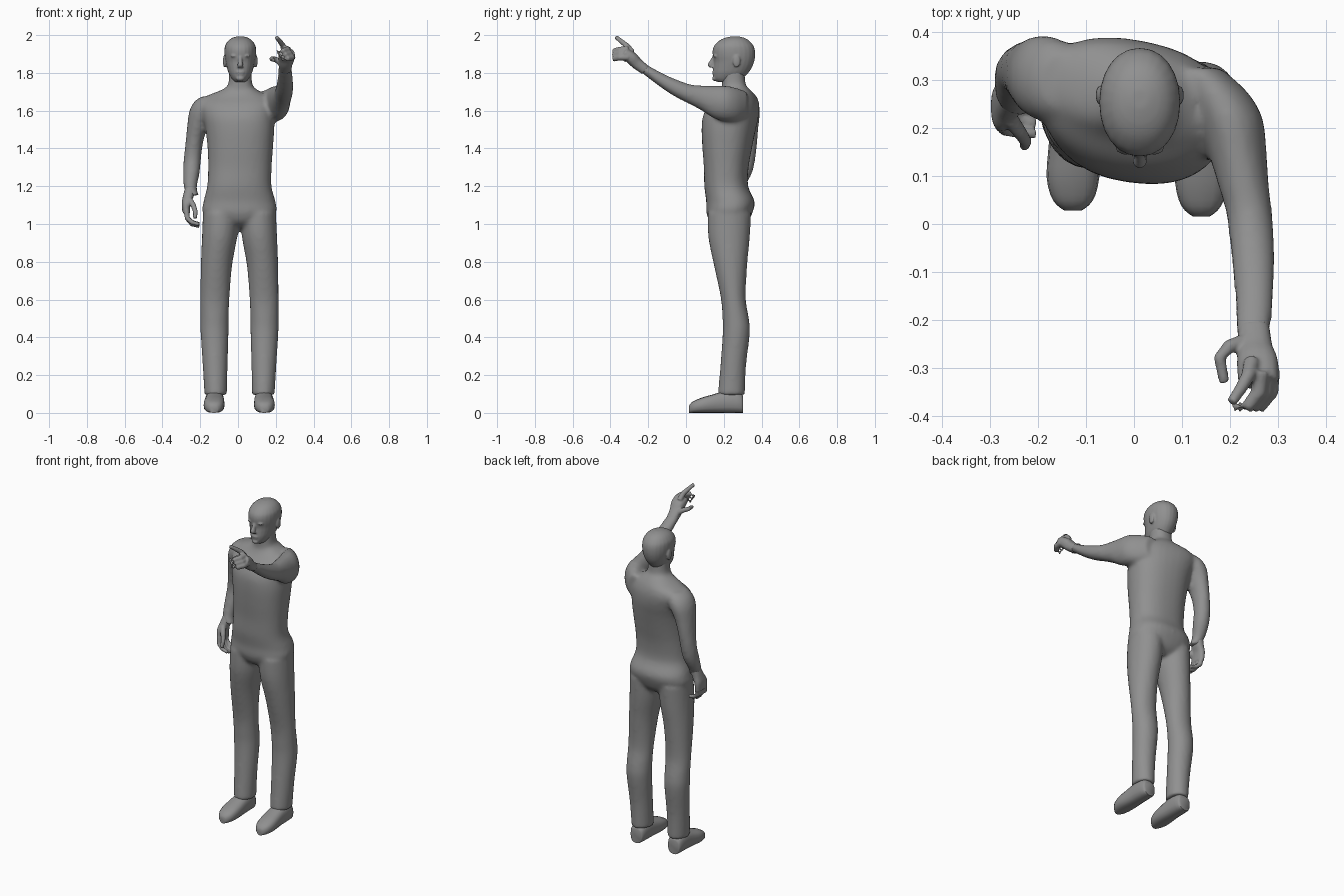
import bpy, bmesh, math
from mathutils import Vector, Matrix

grey = bpy.data.materials.new("dark_grey")
grey.diffuse_color = (.28, .28, .28, 1)


def refine(rings, steps=4):
    """Ease extra rings in between the given ones (Catmull-Rom)."""
    r = [tuple(q) + (0,) * (6 - len(q)) for q in rings]
    out = []
    for i in range(len(r) - 1):
        p0, p1, p2, p3 = r[max(i - 1, 0)], r[i], r[i + 1], r[min(i + 2, len(r) - 1)]
        for k in range(steps):
            t = k / steps
            out.append(tuple(.5 * (2 * b + (c - a) * t + (2 * a - 5 * b + 4 * c - d) * t * t
                                   + (3 * b - a - 3 * c + d) * t ** 3)
                             for a, b, c, d in zip(p0, p1, p2, p3)))
    return out + [r[-1]]


def loft(bm, rings, axis=None, n=20, power=2.0, steps=4):
    """Closed skin through rings (x, y, z, radius_a, radius_b[, yaw])."""
    rings = refine(rings, steps)
    pts = [Vector(r[:3]) for r in rings]
    loops = []
    for i, r in enumerate(rings):
        t = Vector(axis) if axis else (pts[min(i + 1, len(pts) - 1)] - pts[max(i - 1, 0)]).normalized()
        u = Vector((1, 0, 0)) if abs(t.x) < 0.9 else Vector((0, 1, 0))
        u = Matrix.Rotation(math.radians(r[5]), 3, 'Z') @ u
        u = (u - t * u.dot(t)).normalized()
        v = t.cross(u)
        loop = []
        for k in range(n):
            c, s = math.cos(2 * math.pi * k / n), math.sin(2 * math.pi * k / n)
            a = math.copysign(abs(c) ** (2 / power), c) * r[3]
            b = math.copysign(abs(s) ** (2 / power), s) * r[4]
            loop.append(bm.verts.new(pts[i] + u * a + v * b))
        loops.append(loop)
    faces = [bm.faces.new(loops[0]), bm.faces.new(loops[-1])]
    for a, b in zip(loops, loops[1:]):
        for k in range(n):
            faces.append(bm.faces.new((a[k], a[(k + 1) % n], b[(k + 1) % n], b[k])))
    bmesh.ops.recalc_face_normals(bm, faces=faces)


def tube(bm, points, r0, r1):
    """Round tapering finger through points."""
    m = len(points) - 1
    loft(bm, [(*p, r0 + (r1 - r0) * i / m, r0 + (r1 - r0) * i / m)
              for i, p in enumerate(points)], n=10, steps=1)


def blob(bm, loc, scale):
    mat = Matrix.Translation(loc) @ Matrix.Diagonal((*scale, 1))
    bmesh.ops.create_uvsphere(bm, u_segments=16, v_segments=10, radius=1, matrix=mat)


def finish(name, bm, voxel=0, smooth=0):
    """Make the object; optionally fuse overlapping pieces into one skin."""
    me = bpy.data.meshes.new(name)
    bm.to_mesh(me)
    bm.free()
    me.materials.append(grey)
    ob = bpy.data.objects.new(name, me)
    bpy.context.collection.objects.link(ob)
    bpy.ops.object.select_all(action='DESELECT')
    ob.select_set(True)
    bpy.context.view_layer.objects.active = ob
    if voxel:
        rm = ob.modifiers.new("fuse", 'REMESH')
        rm.mode, rm.voxel_size, rm.use_smooth_shade = 'VOXEL', voxel, True
        sm = ob.modifiers.new("soften", 'SMOOTH')
        sm.factor, sm.iterations = 0.5, smooth
    else:
        bpy.ops.object.shade_smooth_by_angle(angle=math.radians(50))


Z, Y = (0, 0, 1), (0, 1, 0)

# clothed body: torso twisted at the shoulders, with neck
bm = bmesh.new()
loft(bm, [(.008, .23, .98, .05, .055), (.008, .228, 1.01, .13, .098), (.008, .23, 1.06, .193, .122),
          (.008, .235, 1.12, .19, .128), (.007, .213, 1.20, .17, .116), (.01, .213, 1.30, .168, .118, -3),
          (.012, .218, 1.40, .173, .130, -5), (.01, .226, 1.50, .182, .141, -8),
          (.002, .237, 1.57, .190, .143, -11), (-.005, .254, 1.63, .198, .127, -12),
          (-.003, .269, 1.675, .168, .098, -12), (.008, .265, 1.71, .095, .075, -6),
          (.012, .253, 1.74, .064, .063), (.012, .25, 1.82, .060, .060)], Z, 32, 2.3)
# trouser legs
for s in (-1, 1):
    loft(bm, [(.008 + s * dx, y, z, a, b) for dx, y, z, a, b in (
        (.126, .240, .095, .060, .072), (.129, .250, .25, .066, .068), (.132, .266, .42, .074, .072),
        (.132, .263, .50, .075, .070), (.130, .250, .61, .077, .066), (.122, .236, .78, .083, .088),
        (.106, .228, .93, .093, .110), (.098, .230, 1.06, .095, .115))], Z, 24)
# hanging arm
loft(bm, [(-.235, .252, 1.15, .030, .032), (-.252, .268, 1.19, .034, .038), (-.247, .300, 1.27, .044, .050),
          (-.241, .318, 1.35, .046, .050), (-.230, .318, 1.44, .047, .060), (-.211, .310, 1.53, .057, .076),
          (-.187, .304, 1.60, .070, .089), (-.165, .300, 1.648, .066, .080),
          (-.145, .295, 1.675, .048, .058)], Z)
# raised arm
loft(bm, [(.13, .325, 1.63, .050, .070), (.172, .275, 1.63, .064, .088), (.200, .22, 1.637, .068, .094),
          (.215, .15, 1.645, .061, .087), (.228, .08, 1.668, .053, .066), (.24, .02, 1.687, .048, .053),
          (.247, -.06, 1.722, .046, .047), (.25, -.14, 1.767, .041, .039),
          (.248, -.22, 1.82, .037, .031), (.25, -.25, 1.84, .032, .027)], Y)
finish("clothed_body", bm, .011, 6)

# head with facial features
bm = bmesh.new()
hx = .012
loft(bm, [(hx, (f + b) / 2, z, w, (b - f) / 2) for z, f, b, w in (
    (1.752, .165, .26, .030), (1.770, .147, .30, .046), (1.80, .143, .33, .062),
    (1.83, .145, .350, .071), (1.86, .147, .361, .078), (1.89, .142, .366, .083),
    (1.92, .141, .365, .084), (1.945, .150, .356, .080), (1.97, .175, .335, .064),
    (1.985, .205, .31, .043), (1.993, .24, .28, .018))], Z, 24, 2.1)
# nose, lips, chin
loft(bm, [(hx, .152, 1.895, .009, .008), (hx, .140, 1.865, .011, .014),
          (hx, .131, 1.842, .015, .017), (hx, .140, 1.828, .016, .014)], Z, 12)
blob(bm, (hx, .148, 1.804), (.024, .010, .006))
blob(bm, (hx, .149, 1.792), (.020, .009, .006))
blob(bm, (hx, .152, 1.770), (.022, .014, .013))
# brows, ears
for s in (-1, 1):
    blob(bm, (hx + s * .030, .157, 1.890), (.022, .013, .009))
    blob(bm, (hx + s * .083, .268, 1.862), (.009, .020, .034))
finish("head", bm, .005, 4)

# relaxed hand
bm = bmesh.new()
loft(bm, [(-.250, .268, 1.20, .028, .031), (-.262, .255, 1.15, .029, .040), (-.274, .245, 1.11, .024, .050),
          (-.274, .240, 1.06, .020, .050)], Z, 16, 2.4)
for y, drop in ((.205, .01), (.228, 0), (.252, 0), (.275, .012)):
    tube(bm, [(-.274, y, 1.075), (-.268, y - .008, 1.03), (-.243, y - .014, .998 + drop),
              (-.205, y - .018, .988 + drop)], .0155, .011)
tube(bm, [(-.258, .22, 1.13), (-.237, .19, 1.10), (-.225, .172, 1.065), (-.228, .162, 1.03)], .017, .011)
finish("relaxed_hand", bm, .005, 3)

# pointing hand
bm = bmesh.new()
loft(bm, [(.249, -.215, 1.815, .033, .027), (.252, -.26, 1.85, .037, .031), (.257, -.29, 1.88, .043, .033),
          (.259, -.33, 1.905, .042, .030)], None, 16, 2.4)
tube(bm, [(.245, -.285, 1.91), (.238, -.315, 1.945), (.222, -.343, 1.967), (.203, -.371, 1.990)], .017, .011)
for i in range(3):
    x, z = .262 + .012 * i, 1.924 - .020 * i
    tube(bm, [(x, -.305, z), (x - .002, -.350, z - .002), (x - .025, -.380, z - .008),
              (x - .055, -.381, z - .014)], .019, .013)
tube(bm, [(.230, -.245, 1.85), (.198, -.255, 1.872), (.178, -.278, 1.875), (.188, -.330, 1.868)], .017, .011)
finish("pointing_hand", bm, .005, 3)

# shoes
for s, x0, dy in ((-1, -.124, 0.012), (1, .137, 0)):
    bm = bmesh.new()
    loft(bm, [(x0 + dx * s, y + dy * (.3 - y) / .28, h / 2, w, h / 2) for y, dx, w, h in (
        (.303, 0, .036, .085), (.290, 0, .045, .105), (.24, 0, .050, .118), (.19, 0, .051, .112),
        (.14, .001, .054, .097), (.09, .003, .055, .083), (.05, .003, .047, .067),
        (.028, .003, .034, .054), (.016, .003, .018, .038))], Y, 16, 2.6, 2)
    finish("left_shoe" if s > 0 else "right_shoe", bm)
